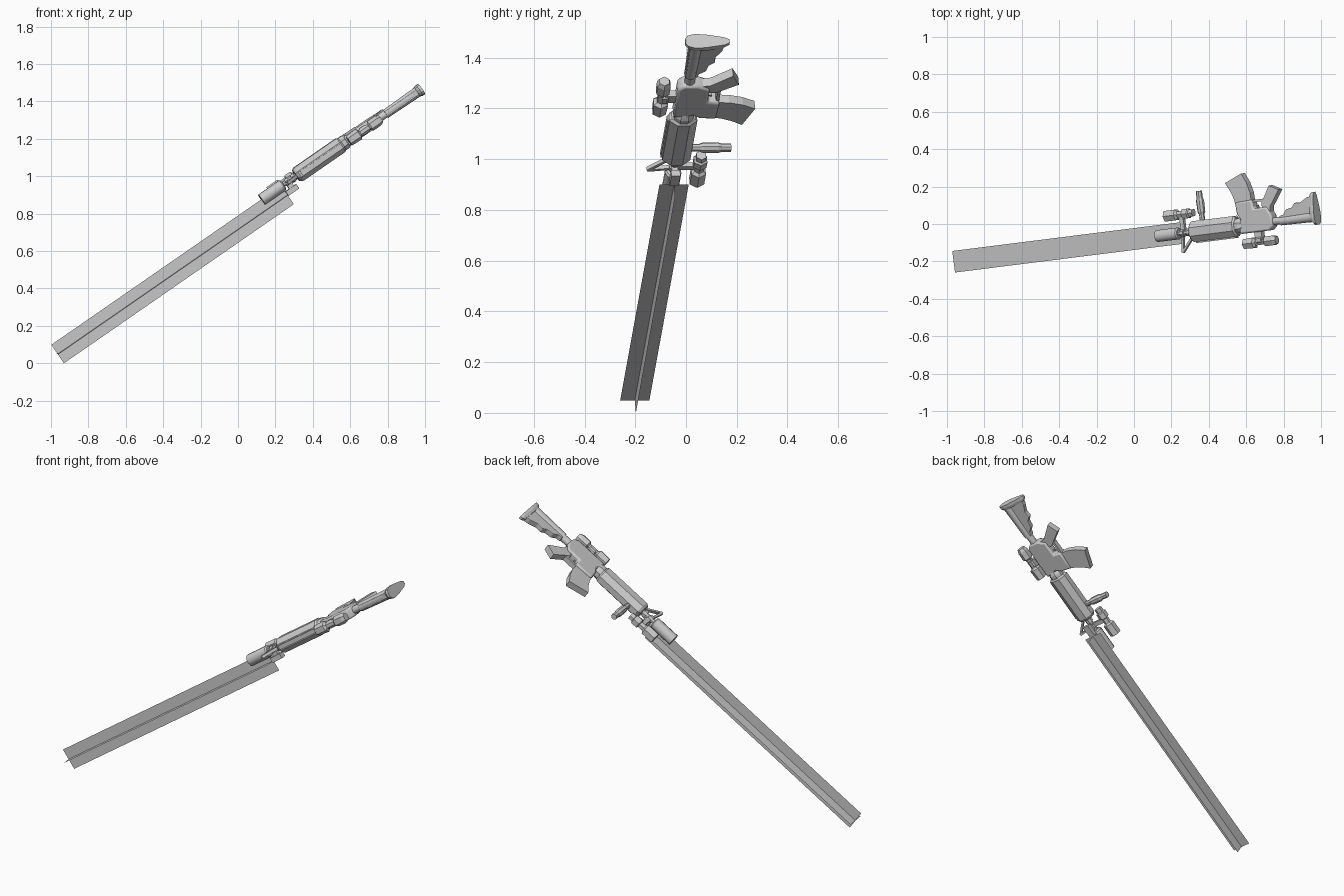
import bpy, bmesh, math
from mathutils import Vector, Matrix

if "Cube" in bpy.data.objects:
    bpy.data.objects.remove(bpy.data.objects["Cube"])

# Local frame: X runs backwards along the weapon, Y towards its underside, Z sideways
d = Vector((0.818, 0.103, 0.566)).normalized()
v = Vector((-d.y, d.x, 0)).normalized()
w = d.cross(v)
origin = Vector((0.265, -0.047, 0.90)) + w * 0.058
FRAME = Matrix((d, v, w)).transposed().to_4x4()
FRAME.translation = origin


def finish(name, bm, bevel=0, smooth=False):
    bmesh.ops.recalc_face_normals(bm, faces=bm.faces)
    me = bpy.data.meshes.new(name)
    bm.to_mesh(me)
    bm.free()
    ob = bpy.data.objects.new(name, me)
    ob.matrix_world = FRAME
    bpy.context.collection.objects.link(ob)
    if bevel:
        m = ob.modifiers.new("bevel", 'BEVEL')
        m.width, m.segments = bevel, 2
    if smooth:
        bpy.context.view_layer.objects.active = ob
        ob.select_set(True)
        bpy.ops.object.shade_smooth_by_angle(angle=math.radians(40))
        ob.select_set(False)
    return ob


def prism(name, pts, half, z=0, bevel=0, smooth=False):
    """Side profile extruded across the weapon's width."""
    bm = bmesh.new()
    f = bm.faces.new([bm.verts.new((x, y, z - half)) for x, y in pts])
    ex = bmesh.ops.extrude_face_region(bm, geom=[f])
    bmesh.ops.translate(bm, vec=(0, 0, 2 * half),
                        verts=[e for e in ex['geom'] if isinstance(e, bmesh.types.BMVert)])
    return finish(name, bm, bevel, smooth)


def box(name, x0, x1, y0, y1, half, z=0):
    return prism(name, [(x0, y0), (x1, y0), (x1, y1), (x0, y1)], half, z)


def bar(name, p, q, t, half):
    p, q = Vector(p), Vector(q)
    n = (q - p).normalized() * t
    n = Vector((-n.y, n.x))
    return prism(name, [p + n, q + n, q - n, p - n], half)


def lathe(name, rings, y=0, z=0, sides=8, sy=1, sz=1, down=False, smooth=False):
    """Stacked rings (distance, radius) along the weapon, or downwards from x=y."""
    bm = bmesh.new()
    loops = []
    for t, r in rings:
        loop = []
        for i in range(sides):
            a = 2 * math.pi * (i + 0.5) / sides
            c, s = r * math.cos(a), r * math.sin(a)
            loop.append(bm.verts.new((y + c, t, z + s) if down else (t, y + c * sy, z + s * sz)))
        loops.append(loop)
    for A, B in zip(loops, loops[1:]):
        for i in range(sides):
            j = (i + 1) % sides
            bm.faces.new((A[i], A[j], B[j], B[i]))
    bm.faces.new(loops[0])
    bm.faces.new(loops[-1])
    return finish(name, bm, smooth=smooth)


# Light beam: two crossed flat sheets
for name, off in (("beam_flat", (0, 0.058, 0)), ("beam_upright", (0, 0, 0.06))):
    bm = bmesh.new()
    o, c = Vector(off), Vector((0, 0, -0.058))
    bm.faces.new([bm.verts.new(c + Vector((x, 0, 0)) + s * o)
                  for x, s in ((-1.503, -1), (0, -1), (0, 1), (-1.503, 1))])
    finish(name, bm)

# Barrel and muzzle
lathe("muzzle", [(-0.13, 0.033), (0.005, 0.033), (0.012, 0.026)], sides=12, smooth=True)
lathe("barrel", [(0.0, 0.015), (0.13, 0.015)], sides=8)
for x in (0.028, 0.068):
    lathe("barrel_collar", [(x, 0.022), (x + 0.02, 0.022)], sides=8)

# Front sight: open triangular frame
tip = (0.022, -0.104)
bar("front_sight_post", tip, (0.035, -0.012), 0.006, 0.008)
bar("front_sight_brace", tip, (0.095, -0.03), 0.006, 0.008)

# Emitter box at the side, source of the beam
box("emitter", 0.0, 0.07, -0.018, 0.018, 0.014, z=-0.05)
box("emitter_mount", 0.025, 0.055, -0.012, 0.012, 0.02, z=-0.02)

# Lamp under the barrel
lathe("lamp", [(-0.06, 0.033), (0.01, 0.033), (0.02, 0.02), (0.05, 0.02), (0.055, 0.03),
               (0.09, 0.03), (0.095, 0.022), (0.12, 0.022)], y=0.1, sides=6)
box("lamp_mount", 0.03, 0.055, 0.01, 0.09, 0.01)

# Handguard and its rear ring
lathe("handguard", [(0.095, 0.048), (0.11, 0.06), (0.385, 0.06), (0.395, 0.05)],
      sides=8, sz=0.78)
box("handguard_rail", 0.12, 0.38, -0.063, -0.05, 0.012)
lathe("rear_ring", [(0.385, 0.03), (0.395, 0.042), (0.415, 0.042), (0.435, 0.032)], sides=8)

# Foregrip
lathe("foregrip", [(0.04, 0.015), (0.085, 0.015), (0.1, 0.021), (0.16, 0.022),
                   (0.175, 0.017), (0.212, 0.017)], y=0.172, sides=8, down=True)

# Receiver
prism("receiver", [(0.42, -0.045), (0.61, -0.045), (0.635, -0.025), (0.635, 0.035),
                   (0.61, 0.082), (0.525, 0.082), (0.52, 0.13), (0.41, 0.125),
                   (0.415, 0.06), (0.435, 0.03), (0.42, 0.01)],
      0.029, bevel=0.009, smooth=True)

# Trigger guard and trigger
prism("trigger_guard", [(0.515, 0.115), (0.575, 0.115), (0.575, 0.07), (0.59, 0.07),
                        (0.59, 0.128), (0.515, 0.128)], 0.015)
bar("trigger", (0.545, 0.075), (0.54, 0.098), 0.004, 0.005)

# Magazine, curving forwards
prism("magazine", [(0.413, 0.10), (0.402, 0.15), (0.385, 0.192), (0.358, 0.235),
                   (0.47, 0.276), (0.497, 0.225), (0.512, 0.17), (0.515, 0.10)], 0.019)

# Pistol grip
prism("pistol_grip", [(0.625, 0.05), (0.632, 0.085), (0.698, 0.165), (0.638, 0.194),
                      (0.582, 0.11), (0.58, 0.07)], 0.019)

# Sight on top
lathe("scope", [(0.425, 0.03), (0.49, 0.033), (0.5, 0.018), (0.555, 0.018), (0.565, 0.03),
                (0.615, 0.03), (0.635, 0.022)], y=-0.1, sides=6)
lathe("scope_turret", [(0.508, 0.024), (0.545, 0.024)], y=-0.09, sides=8)
box("scope_mount", 0.505, 0.55, -0.09, -0.04, 0.015)

# Shoulder stock
lathe("buffer_tube", [(0.625, 0.021), (0.80, 0.021)], sides=10, smooth=True)
prism("stock", [(0.68, -0.024), (0.90, -0.03), (0.90, 0.11), (0.865, 0.105), (0.82, 0.082),
                (0.785, 0.085), (0.765, 0.062), (0.725, 0.055), (0.705, 0.03), (0.68, 0.025)],
      0.016, bevel=0.004)
lathe("stock_comb", [(0.68, 0.025), (0.90, 0.029)], y=-0.002, sides=10, smooth=True)

# Butt plate: rounded tapering outline
bm = bmesh.new()
outline = [(-0.046, 0.01), (-0.035, 0.026), (-0.01, 0.033), (0.03, 0.032), (0.11, 0.018), (0.13, 0.008)]
outline += [(y, -z) for y, z in reversed(outline)]
rings = []
for x, k in ((0.885, 0.85), (0.9, 1.0), (0.915, 1.0)):
    rings.append([bm.verts.new((x, 0.042 + (y - 0.042) * k, z * k)) for y, z in outline])
n = len(outline)
for A, B in zip(rings, rings[1:]):
    for i in range(n):
        bm.faces.new((A[i], A[(i + 1) % n], B[(i + 1) % n], B[i]))
bm.faces.new(rings[0])
bm.faces.new(rings[-1])
finish("butt_plate", bm)
